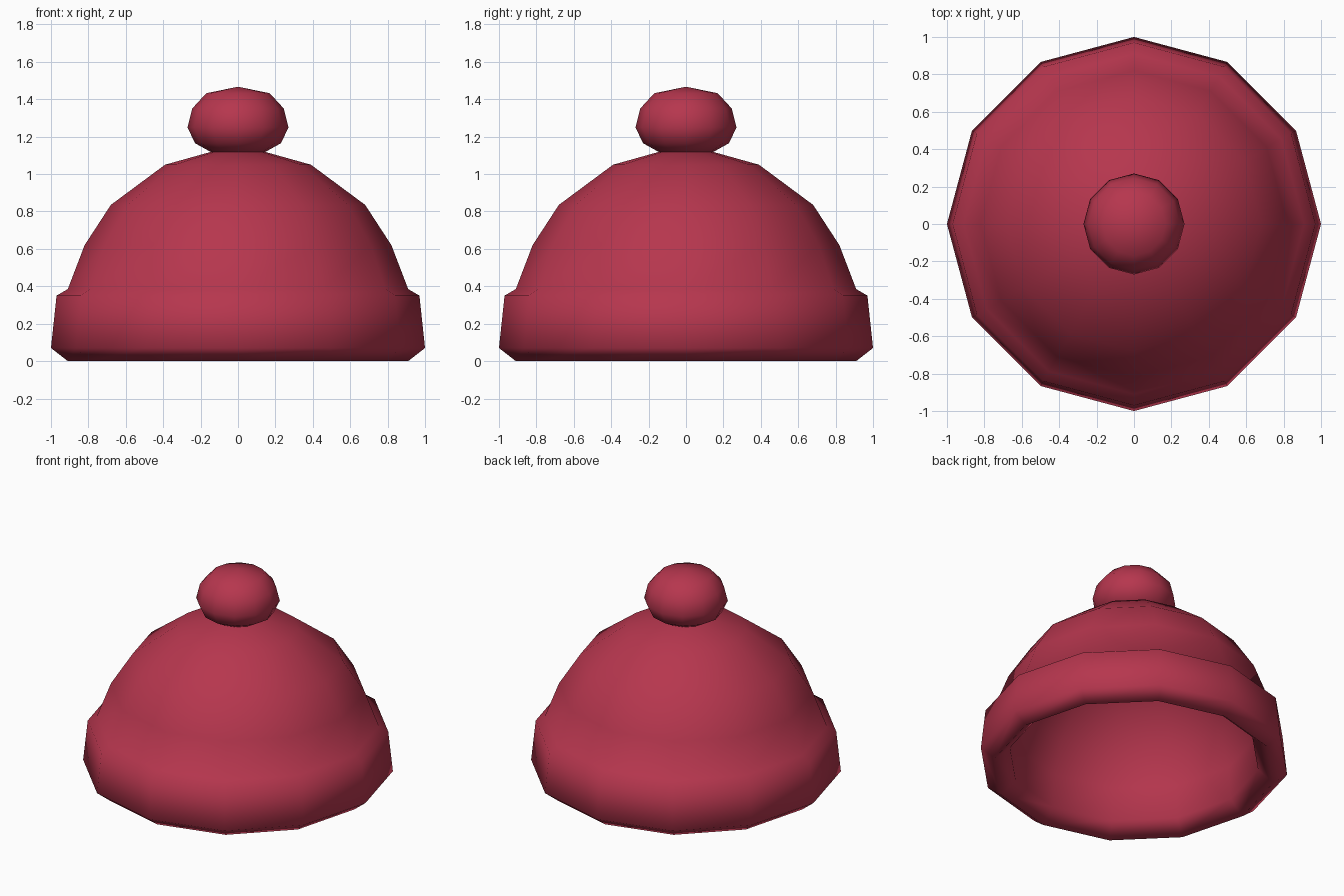
import bpy, bmesh, math

if "Cube" in bpy.data.objects:
    bpy.data.objects.remove(bpy.data.objects["Cube"])

wool = bpy.data.materials.new("red wool")
wool.diffuse_color = (0.468, 0.037, 0.076, 1)
wool.use_nodes = True
wool.node_tree.nodes["Principled BSDF"].inputs["Base Color"].default_value = wool.diffuse_color
SIDES = 12


def lathe(name, profile):
    """Spin (radius, z) points around z; zero radius makes a pole."""
    bm = bmesh.new()
    rings = []
    for r, z in profile:
        if r == 0:
            rings.append([bm.verts.new((0, 0, z))] * SIDES)
        else:
            rings.append([bm.verts.new((r * math.cos(math.tau * i / SIDES),
                                        r * math.sin(math.tau * i / SIDES), z))
                          for i in range(SIDES)])
    for a, b in zip(rings, rings[1:]):
        for i in range(SIDES):
            j = (i + 1) % SIDES
            corners = list(dict.fromkeys([a[i], a[j], b[j], b[i]]))
            bm.faces.new(corners).smooth = True
    bmesh.ops.recalc_face_normals(bm, faces=bm.faces)
    mesh = bpy.data.meshes.new(name)
    bm.to_mesh(mesh)
    bm.free()
    mesh.materials.append(wool)
    obj = bpy.data.objects.new(name, mesh)
    bpy.context.collection.objects.link(obj)
    return obj


# Hat: inner lining, rolled bottom edge, cuff, then the dome
lathe("hat_body", [
    (0, 1.0), (0.34, 0.93), (0.58, 0.75), (0.72, 0.54), (0.795, 0.32),
    (0.81, 0.09), (0.91, 0.0), (1.0, 0.07), (0.97, 0.35), (0.91, 0.385),
    (0.82, 0.62), (0.68, 0.835), (0.39, 1.05), (0.14, 1.12), (0, 1.13)])

# Pompom on top
lathe("pompom", [
    (0, 1.10), (0.14, 1.115), (0.23, 1.165), (0.27, 1.25),
    (0.245, 1.35), (0.17, 1.432), (0, 1.467)])
